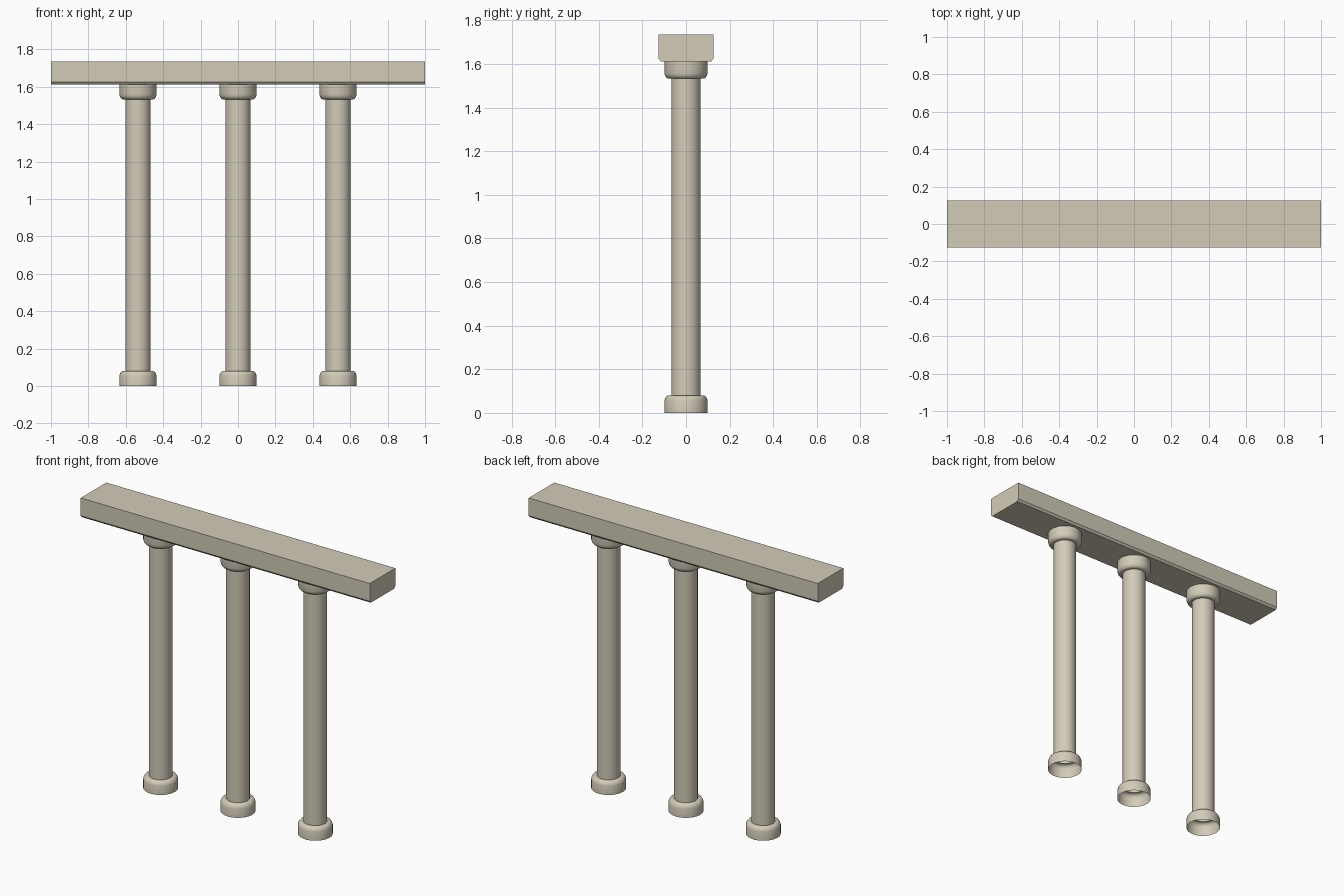
import bpy, bmesh, math

if "Cube" in bpy.data.objects:
    bpy.data.objects.remove(bpy.data.objects["Cube"])

stone = bpy.data.materials.new("pale_stone")
stone.diffuse_color = (0.65, 0.60, 0.485, 1)
stone.use_nodes = True
stone.node_tree.nodes["Principled BSDF"].inputs["Base Color"].default_value = stone.diffuse_color

SIDES = 40
TOP = 1.612          # underside of the beam
R, SHAFT = 0.099, 0.067


def make_object(name, bm, smooth):
    bmesh.ops.recalc_face_normals(bm, faces=bm.faces)
    mesh = bpy.data.meshes.new(name)
    bm.to_mesh(mesh)
    bm.free()
    mesh.materials.append(stone)
    obj = bpy.data.objects.new(name, mesh)
    bpy.context.collection.objects.link(obj)
    if smooth:
        bpy.ops.object.select_all(action='DESELECT')
        obj.select_set(True)
        bpy.context.view_layer.objects.active = obj
        bpy.ops.object.shade_smooth_by_angle(angle=math.radians(35))
    return obj


def column(name, x):
    # hollow revolved shell: base, shaft and mirrored capital, open at the ends
    foot = [(R, 0), (R, 0.056), (0.096, 0.066), (0.090, 0.075), (0.082, 0.08), (SHAFT, 0.08)]
    profile = foot + [(r, TOP - z) for r, z in reversed(foot)]
    bm = bmesh.new()
    rings = []
    for r, z in profile:
        rings.append([bm.verts.new((x + r * math.cos(2 * math.pi * i / SIDES),
                                    r * math.sin(2 * math.pi * i / SIDES), z))
                      for i in range(SIDES)])
    for low, high in zip(rings, rings[1:]):
        for i in range(SIDES):
            j = (i + 1) % SIDES
            bm.faces.new((low[i], low[j], high[j], high[i]))
    return make_object(name, bm, True)


for side, x in (("left", -0.535), ("middle", 0.0), ("right", 0.535)):
    column(side + "_column", x)

# beam: extruded section with the two long lower edges chamfered
section = [(-0.126, 1.735), (-0.126, 1.624), (-0.115, 1.611),
           (0.115, 1.611), (0.126, 1.624), (0.126, 1.735)]
bm = bmesh.new()
end = bm.faces.new([bm.verts.new((-1, y, z)) for y, z in section])
out = bmesh.ops.extrude_face_region(bm, geom=[end], use_keep_orig=True)
moved = [g for g in out["geom"] if isinstance(g, bmesh.types.BMVert)]
bmesh.ops.translate(bm, verts=moved, vec=(2, 0, 0))
make_object("top_beam", bm, False)
